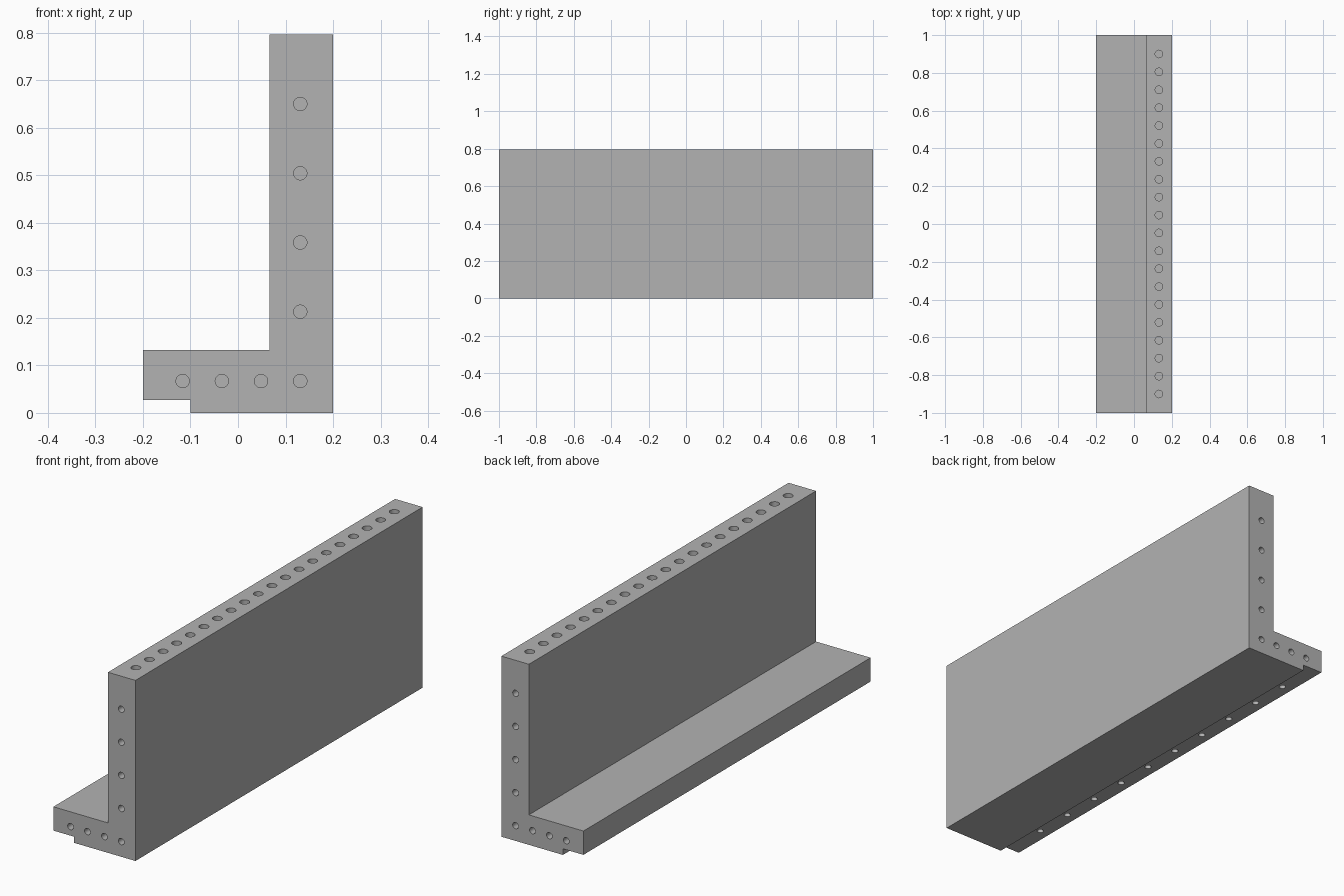
import bpy, bmesh, math
from mathutils import Matrix, Vector

if "Cube" in bpy.data.objects:
    bpy.data.objects.remove(bpy.data.objects["Cube"])

concrete = bpy.data.materials.new("concrete grey")
concrete.diffuse_color = (0.45, 0.45, 0.45, 1)
concrete.use_nodes = True
concrete.node_tree.nodes["Principled BSDF"].inputs["Base Color"].default_value = concrete.diffuse_color


def make_object(name, bm):
    bmesh.ops.recalc_face_normals(bm, faces=bm.faces)
    mesh = bpy.data.meshes.new(name)
    bm.to_mesh(mesh)
    bm.free()
    mesh.materials.append(concrete)
    obj = bpy.data.objects.new(name, mesh)
    bpy.context.collection.objects.link(obj)
    return obj


# L-shaped wall with a stepped foot, extruded along y
profile = [(-0.1, 0), (0.2, 0), (0.2, 0.796), (0.066, 0.796),
           (0.066, 0.132), (-0.2, 0.132), (-0.2, 0.027), (-0.1, 0.027)]
bm = bmesh.new()
face = bm.faces.new([bm.verts.new((x, -1, z)) for x, z in profile])
extruded = bmesh.ops.extrude_face_region(bm, geom=[face])["geom"]
bmesh.ops.translate(bm, vec=(0, 2, 0),
                    verts=[v for v in extruded if isinstance(v, bmesh.types.BMVert)])
wall = make_object("angle_wall", bm)

# Blind drill holes, all gathered in one cutter
DEPTH = 0.06
cut = bmesh.new()


def drill(position, axis, radius):
    turn = Vector(axis).to_track_quat('Z', 'Y').to_matrix().to_4x4()
    bmesh.ops.create_cone(cut, cap_ends=True, segments=32, radius1=radius,
                          radius2=radius, depth=2 * DEPTH,
                          matrix=Matrix.Translation(position) @ turn)


# Holes in both end faces: along the foot, then up the wall
end_holes = [(0.131 - 0.0825 * i, 0.067) for i in range(4)]
end_holes += [(0.131, 0.067 + 0.1458 * i) for i in range(1, 5)]
for x, z in end_holes:
    for side in (-1, 1):
        drill((x, side, z), (0, side, 0), 0.014)

# Row of holes along the top edge
for i in range(20):
    drill((0.132, -0.9 + 1.8 * i / 19, 0.796), (0, 0, 1), 0.02)

# Row of holes under the raised lip of the foot
for i in range(10):
    drill((-0.152, -0.8 + 1.6 * i / 9, 0.027), (0, 0, 1), 0.014)

cutter = make_object("hole_cutter", cut)
cutter.hide_render = True

# Cut the holes and discard the cutter
bpy.context.view_layer.objects.active = wall
wall.select_set(True)
boolean = wall.modifiers.new("holes", 'BOOLEAN')
boolean.operation = 'DIFFERENCE'
boolean.solver = 'EXACT'
boolean.object = cutter
bpy.ops.object.modifier_apply(modifier=boolean.name)
bpy.data.objects.remove(cutter, do_unlink=True)
bpy.ops.object.shade_smooth_by_angle(angle=math.radians(30))
